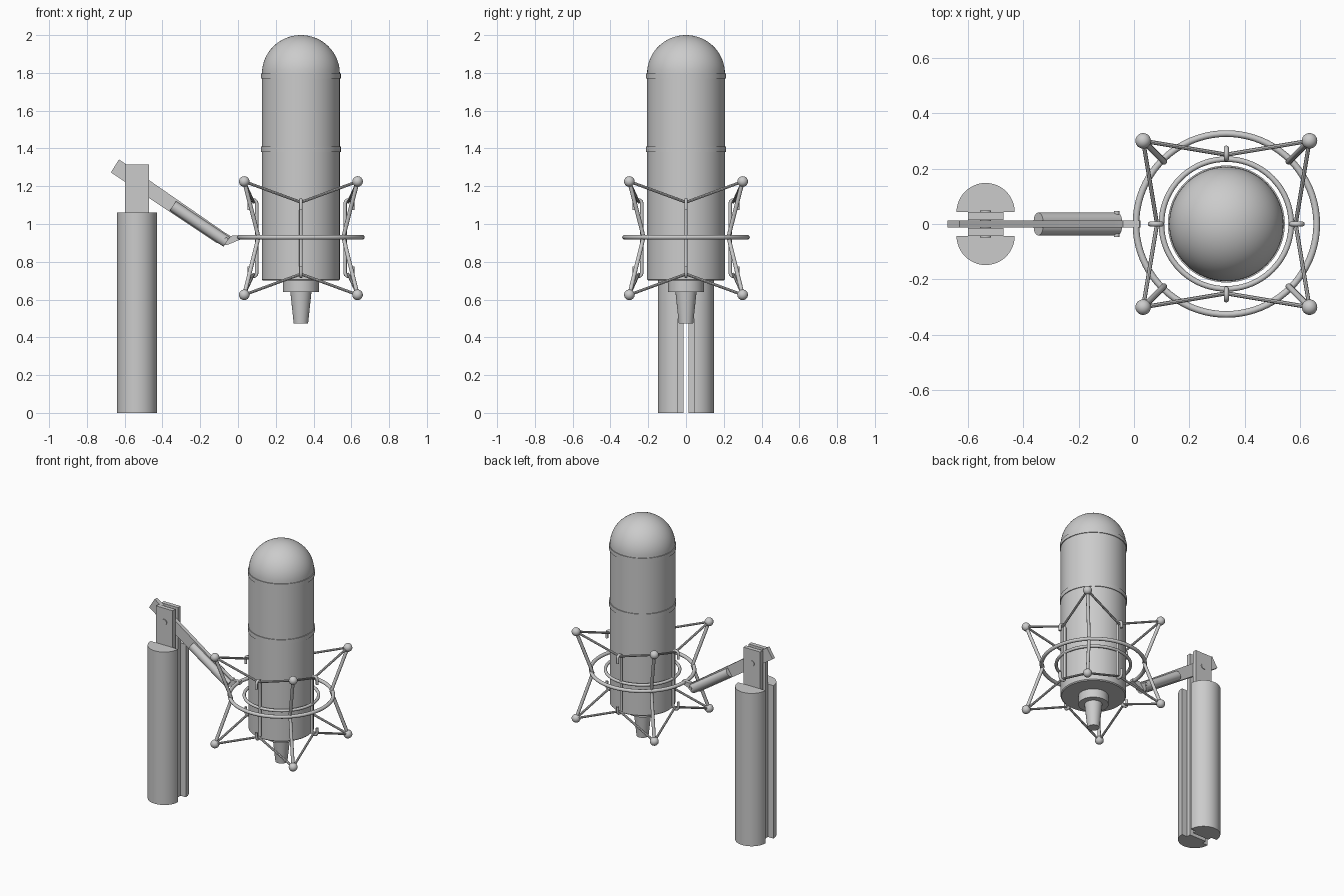
import bpy, bmesh
from math import sin, cos, pi
from mathutils import Vector

if "Cube" in bpy.data.objects:
    bpy.data.objects.remove(bpy.data.objects["Cube"])

CX = 0.333      # microphone axis
RING_Z = 0.93   # height of the shock mount rings


def finish(name, bm):
    bmesh.ops.recalc_face_normals(bm, faces=bm.faces)
    me = bpy.data.meshes.new(name)
    bm.to_mesh(me)
    bm.free()
    ob = bpy.data.objects.new(name, me)
    bpy.context.collection.objects.link(ob)
    smooth(ob)
    return ob


def smooth(ob):
    bpy.ops.object.select_all(action='DESELECT')
    ob.select_set(True)
    bpy.context.view_layer.objects.active = ob
    bpy.ops.object.shade_smooth_by_angle(angle=0.6)


def lathe(name, profile, steps=64):
    bm = bmesh.new()
    vs = [bm.verts.new((CX + r, 0, z)) for r, z in profile]
    es = [bm.edges.new(p) for p in zip(vs, vs[1:])]
    bmesh.ops.spin(bm, geom=vs + es, cent=(CX, 0, 0), axis=(0, 0, 1),
                   angle=2 * pi, steps=steps)
    bmesh.ops.remove_doubles(bm, verts=bm.verts, dist=0.0001)
    return finish(name, bm)


def prism(name, points, vec):
    bm = bmesh.new()
    f = bm.faces.new([bm.verts.new(p) for p in points])
    ext = bmesh.ops.extrude_face_region(bm, geom=[f], use_keep_orig=True)
    bmesh.ops.translate(bm, vec=vec, verts=[
        v for v in ext['geom'] if isinstance(v, bmesh.types.BMVert)])
    return finish(name, bm)


def tube(name, points, radius, res=4):
    cu = bpy.data.curves.new(name, 'CURVE')
    cu.dimensions = '3D'
    cu.bevel_depth = radius
    cu.bevel_resolution = res
    cu.use_fill_caps = True
    sp = cu.splines.new('POLY')
    sp.points.add(len(points) - 1)
    for p, co in zip(sp.points, points):
        p.co = (*co, 1)
    ob = bpy.data.objects.new(name, cu)
    bpy.context.collection.objects.link(ob)
    bpy.ops.object.select_all(action='DESELECT')
    ob.select_set(True)
    bpy.context.view_layer.objects.active = ob
    bpy.ops.object.convert(target='MESH')
    smooth(bpy.context.view_layer.objects.active)


def polar(r, a, z):
    return (CX + r * cos(a), r * sin(a), z)


# Microphone body with two raised bands and a domed top
R, B = 0.206, 0.211
dome = [(R * cos(i * pi / 32), 1.797 + 0.203 * sin(i * pi / 32)) for i in range(16)]
lathe('microphone_body', [(0, 0.70), (R - 0.006, 0.70), (R, 0.706), (R, 1.38), (B, 1.38),
      (B, 1.41), (R, 1.41), (R, 1.77), (B, 1.77), (B, 1.797)] + dome + [(0, 2.0)])

# Connector and tapered cable sleeve
lathe('connector', [(0, 0.71), (0.095, 0.71), (0.095, 0.64), (0.056, 0.64),
                    (0.038, 0.472), (0, 0.472)], 40)

# Shock mount rings
for name, r, t in (('outer_ring', 0.326, 0.012), ('inner_ring', 0.234, 0.010)):
    bpy.ops.mesh.primitive_torus_add(location=(CX, 0, RING_Z), major_radius=r, minor_radius=t,
                                     major_segments=80, minor_segments=12)
    bpy.context.object.name = name
    smooth(bpy.context.object)

# Inner vertical rods, hooked outwards at both ends
hook = [(0.274, 0.15)] + [(0.254 + 0.02 * cos(i * pi / 6), 0.185 + 0.018 * sin(i * pi / 6))
                          for i in range(7)]
half = hook + [(r, -z) for r, z in reversed(hook)]
for k in range(4):
    a = k * pi / 2
    tube('hook_rod', [polar(r, a, 0.925 + z) for r, z in half], 0.009)

# Outer bent struts with end balls, and elastic bands running to the hooks
D = 0.30 * 2 ** 0.5
for k in range(4):
    a = pi / 4 + k * pi / 2
    tube('strut', [polar(D, a, 1.225), polar(0.335, a, 0.98), polar(0.318, a, RING_Z),
                   polar(0.335, a, 0.88), polar(D, a, 0.625)], 0.011)
    for z, hz in ((1.225, 1.115), (0.625, 0.735)):
        bpy.ops.mesh.primitive_uv_sphere_add(segments=24, ring_count=16, radius=0.028,
                                             location=polar(D, a, z))
        bpy.context.object.name = 'strut_ball'
        smooth(bpy.context.object)
        for s in (-1, 1):
            tube('elastic_band', [polar(D, a, z), polar(0.25, a + s * pi / 4, hz)], 0.0075, 2)

# Stand: split cylinder with inner cheek plates, mirrored about the arm
HX = -0.535
for s in (-1, 1):
    arc = [(HX + 0.105 * cos(i * pi / 24), s * (0.043 + 0.105 * sin(i * pi / 24)), 0)
           for i in range(25)]
    prism('stand_half', arc, (0, 0, 1.06))
    prism('stand_plate', [(HX - 0.064, s * 0.014, 0), (HX + 0.064, s * 0.014, 0),
                          (HX + 0.064, s * 0.043, 0), (HX - 0.064, s * 0.043, 0)], (0, 0, 1.315))

# Tilting arm bar with bent tip that meets the outer ring
arm = [(-0.63, 1.342), (-0.673, 1.273), (-0.115, 0.90), (-0.06, 0.888), (0.023, 0.922),
       (0.02, 0.942), (-0.04, 0.937), (-0.07, 0.955)]
prism('arm_bar', [(x, -0.013, z) for x, z in arm], (0, 0.026, 0))

# Rounded grips on both sides of the arm
start, end = Vector((-0.345, 0, 1.096)), Vector((-0.06, 0, 0.905))
along = end - start
across = along.cross(Vector((0, 1, 0))).normalized()
for s in (-1, 1):
    pts = [start + across * 0.03 * cos(i * pi / 16)
           + Vector((0, s * (0.011 + 0.03 * sin(i * pi / 16)), 0)) for i in range(17)]
    prism('arm_grip', pts, along)

# Pivot and tip pins
for name, x, z, r, h in (('pivot_pin', HX, 1.22, 0.02, 0.048), ('tip_pin', -0.063, 0.918, 0.01, 0.046)):
    bpy.ops.mesh.primitive_cylinder_add(vertices=24, radius=r, depth=2 * h,
                                        location=(x, 0, z), rotation=(pi / 2, 0, 0))
    bpy.context.object.name = name
    smooth(bpy.context.object)
